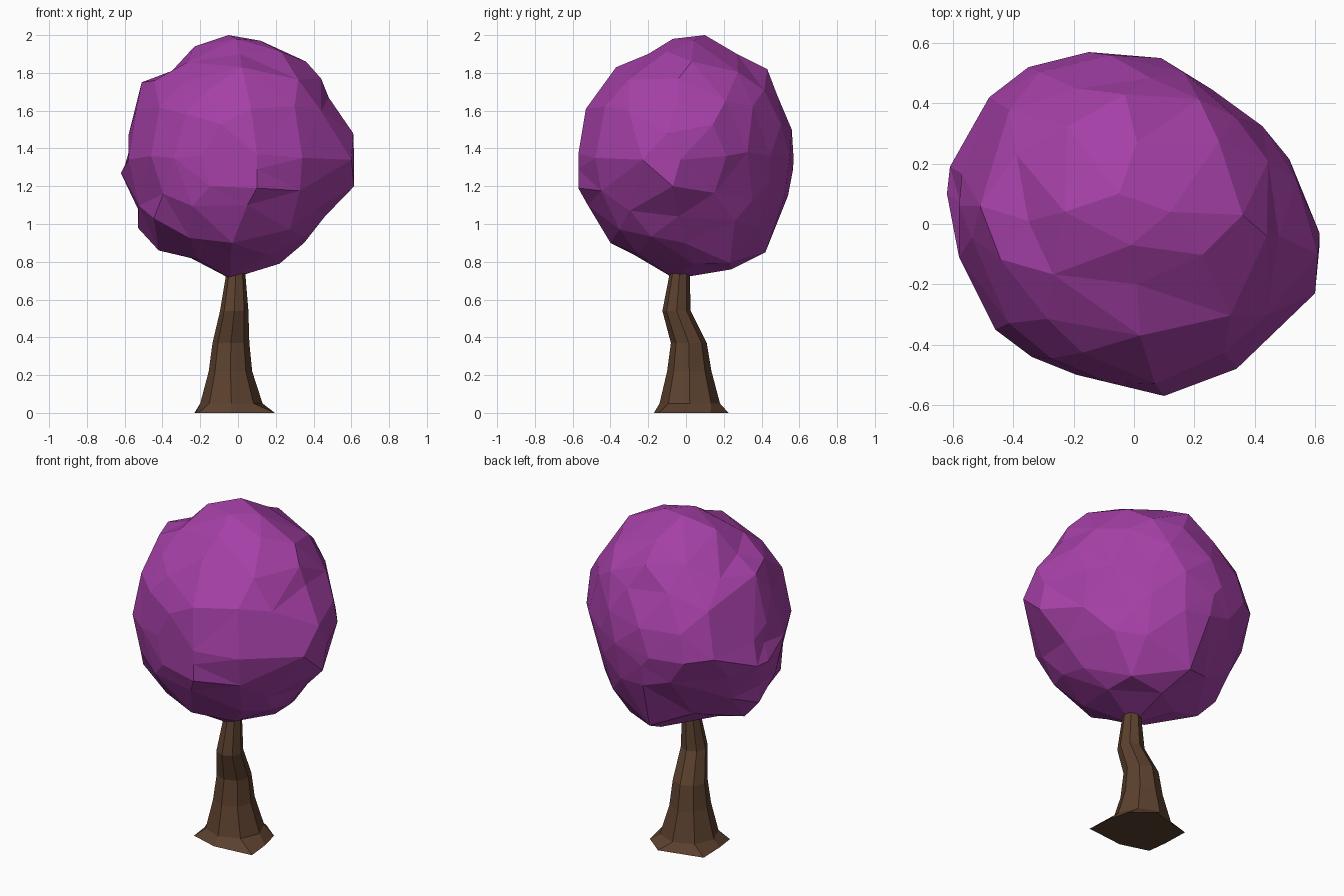
import bpy, bmesh, math, random
from mathutils import Vector

random.seed(4)
if "Cube" in bpy.data.objects:
    bpy.data.objects.remove(bpy.data.objects["Cube"], do_unlink=True)


def make_material(name, colour):
    mat = bpy.data.materials.new(name)
    mat.use_nodes = True
    mat.diffuse_color = colour
    mat.node_tree.nodes["Principled BSDF"].inputs["Base Color"].default_value = colour
    return mat


def make_object(name, bm, mat):
    bmesh.ops.recalc_face_normals(bm, faces=bm.faces[:])
    mesh = bpy.data.meshes.new(name)
    bm.to_mesh(mesh)
    bm.free()
    mesh.materials.append(mat)
    obj = bpy.data.objects.new(name, mesh)
    bpy.context.collection.objects.link(obj)


# Crown outlines around its middle, anticlockwise
MIDDLE = Vector((0, 0, 1.36))
FRONT = [(.61, .12), (.48, .31), (.44, .41), (.36, .5), (.12, .61), (-.05, .64),
         (-.23, .58), (-.35, .45), (-.51, .39), (-.58, .11), (-.575, 0), (-.62, -.09),
         (-.53, -.28), (-.53, -.38), (-.42, -.5), (-.25, -.54), (-.04, -.65),
         (.22, -.57), (.35, -.46), (.46, -.32), (.615, -.16)]
SIDE = [(.56, .14), (.43, .46), (.27, .54), (.13, .64), (-.07, .62), (-.2, .54),
        (-.37, .47), (-.53, .25), (-.57, .01), (-.57, -.17), (-.52, -.26), (-.4, -.46),
        (-.28, -.52), (-.12, -.64), (0, -.64), (.24, -.6), (.42, -.51), (.54, -.21),
        (.565, -.08)]
TOP = [(.515, .215), (.425, .325), (.26, .445), (.09, .55), (-.15, .57), (-.35, .52),
       (-.48, .42), (-.61, .19), (-.62, .06), (-.58, -.11), (-.46, -.35), (-.34, -.44),
       (-.19, -.5), (.1, -.57), (.34, -.48), (.6, -.23), (.615, -.03)]

# Each outline with the two axes it lies in and the axis across it
PLANES = [(FRONT, 0, 2, 1), (SIDE, 1, 2, 0), (TOP, 0, 1, 2)]

# Local swellings and hollows: direction and amount
BUMPS = [(Vector((.22, .24, -.585)).normalized(), .04),
         (Vector((-.3, .35, -.5)).normalized(), -.05),
         (Vector((.25, .42, -.42)).normalized(), -.03),
         (Vector((-.58, .17, .05)).normalized(), -.03),
         (Vector((.55, .17, -.22)).normalized(), -.04)]


def outline_radius(points, a, b):
    """Distance to a closed outline in the direction (a, b)."""
    ray = Vector((a, b)).normalized()
    for p, q in zip(points, points[1:] + points[:1]):
        p, q = Vector(p), Vector(q)
        if p.cross(ray) >= 0 and ray.cross(q) >= 0 and p.dot(ray) > 0:
            return p.cross(q) / ray.cross(q - p)
    return .6


def overshoot(co):
    """How far a point sticks out of the outlines."""
    return max(math.hypot(co[i], co[j]) - outline_radius(points, co[i], co[j])
               for points, i, j, k in PLANES)


def crown_radius(d):
    total = weight_sum = 0
    limit = 1
    for points, i, j, k in PLANES:
        radius = outline_radius(points, d[i], d[j])
        weight = 1 / (d[k] ** 2 + .01)
        total += weight * radius
        weight_sum += weight
        limit = min(limit, radius / math.hypot(d[i], d[j]))
    swell = sum(h * math.exp(-14 * (1 - d.dot(c))) for c, h in BUMPS)
    return min(total / weight_sum + swell, limit)


# Crown corners: bumps, outlines, then an even spread between
corners = []


def add_corner(co, gap):
    if all(co.angle(other) > math.radians(gap) for other in corners):
        corners.append(co)


for centre, height in BUMPS:
    add_corner(centre * crown_radius(centre), 5)
for points, i, j, k in PLANES:
    for a, b in points:
        # Set the corner at the middle depth that fits the other outlines
        choices = []
        for step in range(-20, 21):
            co = Vector()
            co[i], co[j], co[k] = a, b, step * .02
            choices.append((max(overshoot(co), .005), co))
        best = min(excess for excess, co in choices)
        fits = [co for excess, co in choices if excess < best + .003]
        add_corner(sum(fits, Vector()) / len(fits), 6)
SPREAD = 130
for i in range(SPREAD):
    z = 1 - (2 * i + 1) / SPREAD
    turn = i * math.pi * (3 - math.sqrt(5))
    flat = math.sqrt(1 - z * z)
    jitter = Vector(random.uniform(-.06, .06) for _ in range(3))
    d = (Vector((flat * math.cos(turn), flat * math.sin(turn), z)) + jitter).normalized()
    add_corner(d * crown_radius(d), 15)

# Crown: join the corners on a ball, then move each to its own place
bm = bmesh.new()
places = {bm.verts.new(co.normalized()): co for co in corners}
bmesh.ops.convex_hull(bm, input=bm.verts[:])
bmesh.ops.triangulate(bm, faces=bm.faces[:])
for v, co in places.items():
    v.co = MIDDLE + co
make_object("crown", bm, make_material("purple leaves", (.376, .051, .386, 1)))

# Trunk: uneven foot, then bent tapering rings (height, x from, x to, y from, y to)
FOOT = [(.18, 0), (.15, .13), (.03, .225), (-.23, .16),
        (-.225, 0), (-.21, -.12), (-.04, -.17), (.195, -.145)]
RINGS = [(.05, -.2, .13, -.14, .18), (.22, -.155, .075, -.1, .135),
         (.37, -.135, .06, -.08, .11), (.54, -.095, .055, -.125, .025),
         (.72, -.065, .04, -.09, .02), (.85, -.055, .03, -.07, .02)]
SIDES = len(FOOT)
bm = bmesh.new()
rings = [[bm.verts.new((x, y, 0)) for x, y in FOOT]]
for z, x0, x1, y0, y1 in RINGS:
    ring = []
    for i in range(SIDES):
        angle = math.tau * i / SIDES
        ring.append(bm.verts.new(((x0 + x1) / 2 + math.cos(angle) * (x1 - x0) / 2,
                                  (y0 + y1) / 2 + math.sin(angle) * (y1 - y0) / 2, z)))
    rings.append(ring)
for lower, upper in zip(rings, rings[1:]):
    for i in range(SIDES):
        j = (i + 1) % SIDES
        bm.faces.new((lower[i], lower[j], upper[j], upper[i]))
bm.faces.new(rings[0][::-1])
bm.faces.new(rings[-1])
make_object("trunk", bm, make_material("brown bark", (.107, .053, .028, 1)))
